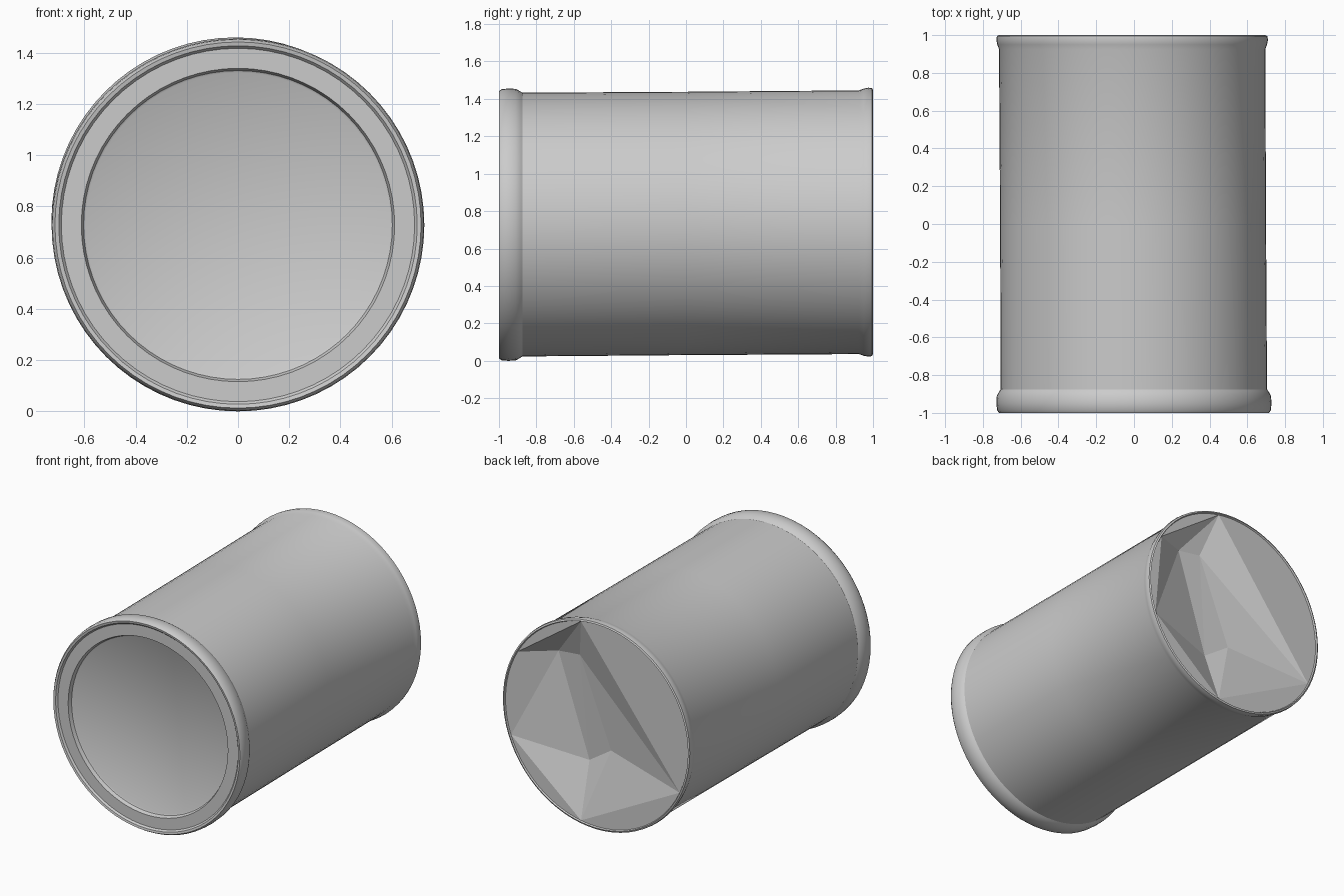
import bpy, bmesh, math

cube = bpy.data.objects.get("Cube")
if cube:
    bpy.data.objects.remove(cube, do_unlink=True)

SEGMENTS = 72

grey = bpy.data.materials.new("plain grey")
grey.use_nodes = True
grey.diffuse_color = (0.6, 0.6, 0.6, 1)
bsdf = grey.node_tree.nodes["Principled BSDF"]
bsdf.inputs["Base Color"].default_value = grey.diffuse_color
bsdf.inputs["Roughness"].default_value = 0.7


def place(x, y, z):
    # The can lies along y and leans very slightly toward its back
    return (x - 0.005 * (y + 1), y, z + 0.734 + 0.007 * y)


def ring_point(radius, y, index):
    angle = math.tau * index / SEGMENTS
    return place(radius * math.cos(angle), y, radius * math.sin(angle))


def finish(name, bm, smooth):
    mesh = bpy.data.meshes.new(name)
    bm.to_mesh(mesh)
    bm.free()
    mesh.materials.append(grey)
    obj = bpy.data.objects.new(name, mesh)
    bpy.context.collection.objects.link(obj)
    if smooth:
        bpy.ops.object.select_all(action="DESELECT")
        obj.select_set(True)
        bpy.context.view_layer.objects.active = obj
        bpy.ops.object.shade_smooth_by_angle(angle=math.radians(35))
    return obj


def lathe(name, profile, closed_start=False):
    bm = bmesh.new()
    rings = [[bm.verts.new(ring_point(r, y, i)) for i in range(SEGMENTS)]
             for r, y in profile]
    for a, b in zip(rings, rings[1:]):
        for i in range(SEGMENTS):
            j = (i + 1) % SEGMENTS
            bm.faces.new((a[i], a[j], b[j], b[i]))
    if closed_start:
        bm.faces.new(list(reversed(rings[0])))
    # Profiles run front to back on the outside, so this order faces outward
    bmesh.ops.reverse_faces(bm, faces=bm.faces[:])
    if closed_start:
        bm.faces.ensure_lookup_table()
        bm.faces[-1].normal_flip()
        bm.normal_update()
        if bm.faces[-1].normal.y > 0:
            bm.faces[-1].normal_flip()
    bm.normal_update()
    # Make sure the widest wall really points away from the axis
    wall = max(bm.faces[:SEGMENTS * (len(profile) - 1)], key=lambda f: f.calc_area())
    centre = wall.calc_center_median()
    if wall.normal.x * centre.x + wall.normal.z * (centre.z - 0.734) < -0.1:
        caps = [f for f in bm.faces if len(f.verts) > 4]
        bmesh.ops.reverse_faces(bm, faces=[f for f in bm.faces if f not in caps])
    return finish(name, bm, True)


# Recessed front lid with its raised, rounded rim
lathe("front_lid", [(0.595, -0.955), (0.603, -0.96), (0.612, -0.985),
                    (0.69, -0.985), (0.70, -0.997), (0.715, -1.0),
                    (0.725, -0.985), (0.728, -0.95), (0.726, -0.91),
                    (0.712, -0.885), (0.705, -0.875)], closed_start=True)

# Long wall ending in a narrow back bead
lathe("can_wall", [(0.705, -0.875), (0.704, 0.0), (0.705, 0.925),
                   (0.714, 0.95), (0.719, 0.975), (0.716, 0.995),
                   (0.705, 1.0), (0.70, 0.99)])

# Crumpled back end: flat rim segments around a shallow faceted dent
bm = bmesh.new()
rim = [bm.verts.new(ring_point(0.70, 0.99, i)) for i in range(SEGMENTS)]
corners = {"top": 16, "right": 41, "bottom": 56, "left": 68, "notch": 78}
points = {name: rim[i % SEGMENTS] for name, i in corners.items()}
for name, co in {"a": (0.2, 0.89, 0.40), "b": (0.37, 0.88, 0.38),
                 "c": (0.14, 0.87, -0.32), "d": (-0.04, 0.89, -0.20)}.items():
    points[name] = bm.verts.new(place(*co))

order = list(corners.values())
for start, end in zip(order, order[1:] + [order[0] + SEGMENTS]):
    bm.faces.new([rim[i % SEGMENTS] for i in range(start, end + 1)])
for names in ("top right a", "a right d", "right bottom d", "d bottom c",
              "bottom left c", "left b c", "left notch b", "notch top b",
              "b top a", "a d c", "a c b"):
    bm.faces.new([points[n] for n in names.split()])
bm.normal_update()
for face in bm.faces:
    if face.normal.y < 0:
        face.normal_flip()
finish("dented_back", bm, False)
